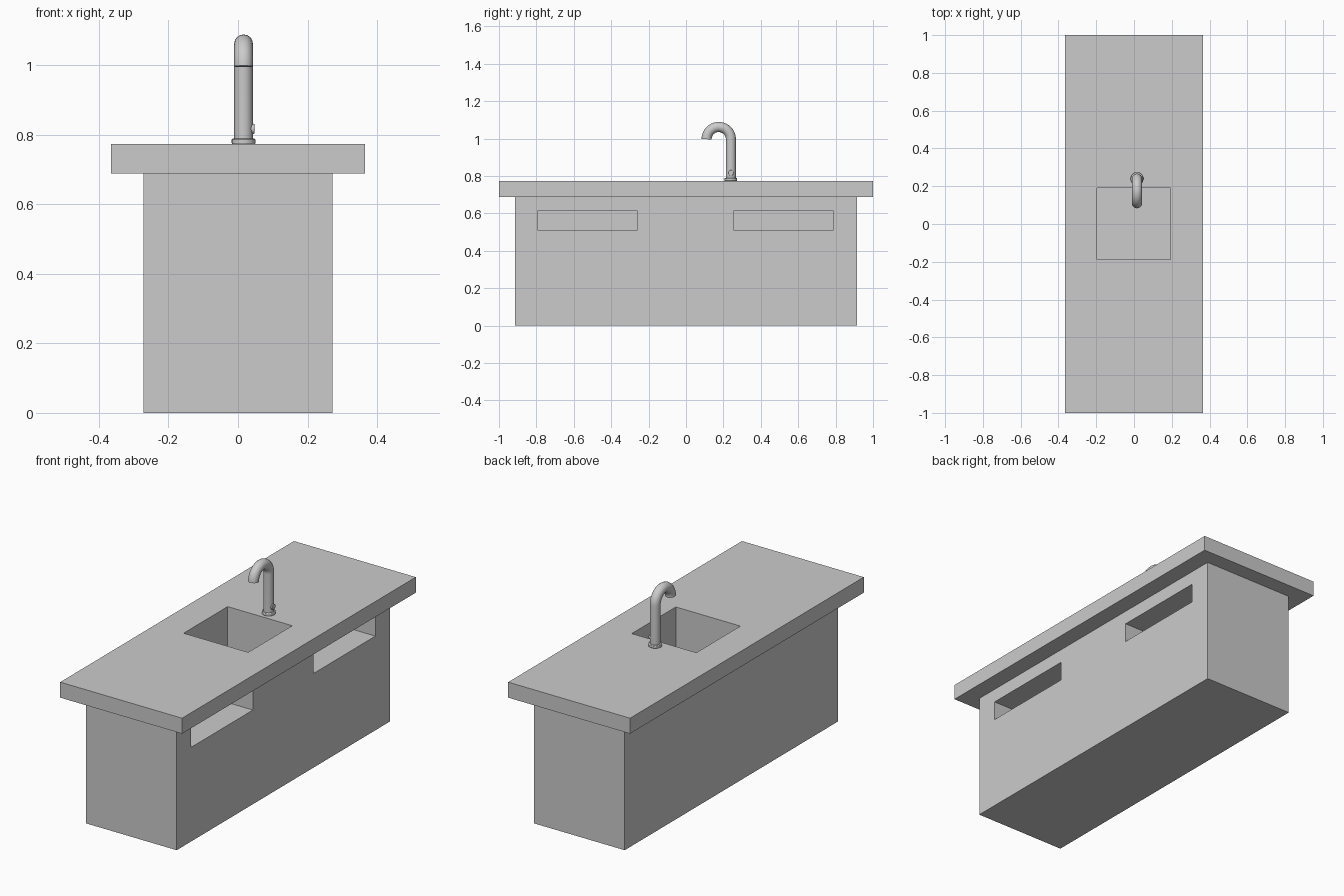
import bpy, bmesh, math

if "Cube" in bpy.data.objects:
    bpy.data.objects.remove(bpy.data.objects["Cube"])

TOP_Z, UNDER_Z = 0.773, 0.689
FX, FY = 0.016, 0.24          # faucet position


def box_mesh(name, lo, hi):
    bm = bmesh.new()
    bmesh.ops.create_cube(bm, size=1)
    for v in bm.verts:
        v.co = [l if c < 0 else h for c, l, h in zip(v.co, lo, hi)]
    me = bpy.data.meshes.new(name)
    ob = bpy.data.objects.new(name, me)
    bpy.context.collection.objects.link(ob)
    bm.to_mesh(me)
    bm.free()
    return ob


def cut(target, name, lo, hi):
    cutter = box_mesh(name, lo, hi)
    cutter.hide_render = True
    cutter.hide_viewport = True
    cutter.display_type = 'WIRE'
    mod = target.modifiers.new(name, 'BOOLEAN')
    mod.operation = 'DIFFERENCE'
    mod.solver = 'EXACT'
    mod.object = cutter


def cylinder(name, radius, depth, loc, rot=(0, 0, 0), bevel=0.003):
    bpy.ops.mesh.primitive_cylinder_add(vertices=32, radius=radius, depth=depth,
                                        location=loc, rotation=rot)
    ob = bpy.context.object
    ob.name = name
    mod = ob.modifiers.new("rounded_rim", 'BEVEL')
    mod.width, mod.segments = bevel, 2
    mod.limit_method = 'ANGLE'
    bpy.ops.object.shade_smooth_by_angle()
    return ob


# Counter slab, with the cabinet extruded down from its underside
island = box_mesh("kitchen_island", (-0.365, -1, UNDER_Z), (0.365, 1, TOP_Z))
bm = bmesh.new()
bm.from_mesh(island.data)
bm.normal_update()
under = min(bm.faces, key=lambda f: f.calc_center_median().z)
bmesh.ops.inset_region(bm, faces=[under], thickness=0.05)
for v in under.verts:
    v.co.x = math.copysign(0.272, v.co.x)
    v.co.y = math.copysign(0.913, v.co.y)
foot = bmesh.ops.extrude_discrete_faces(bm, faces=[under])["faces"][0]
for v in foot.verts:
    v.co.z = 0
bmesh.ops.recalc_face_normals(bm, faces=bm.faces)
bm.to_mesh(island.data)
bm.free()

# Sink basin and the two slots in the right side
cut(island, "sink_cutter", (-0.195, -0.187, 0.50), (0.192, 0.19, 0.9))
for side, y in (("front", -0.526), ("rear", 0.522)):
    cut(island, side + "_slot_cutter", (-0.03, y - 0.265, 0.51), (0.4, y + 0.265, 0.615))

# Faucet pipe: straight riser and a half-circle bend
R, BEND_Z = 0.065, 0.997
pts = [(FX, FY, TOP_Z)] + [
    (FX, FY - R + R * math.cos(a), BEND_Z + R * math.sin(a))
    for a in (math.pi * i / 20 for i in range(21))]
cu = bpy.data.curves.new("faucet_pipe", 'CURVE')
cu.dimensions = '3D'
cu.bevel_depth = 0.027
cu.bevel_resolution = 6
cu.use_fill_caps = True
sp = cu.splines.new('POLY')
sp.points.add(len(pts) - 1)
for p, co in zip(sp.points, pts):
    p.co = (*co, 1)
pipe = bpy.data.objects.new("faucet_pipe", cu)
bpy.context.collection.objects.link(pipe)
bpy.ops.object.select_all(action='DESELECT')
pipe.select_set(True)
bpy.context.view_layer.objects.active = pipe
bpy.ops.object.convert(target='MESH')
bpy.ops.object.shade_smooth_by_angle()

# Faucet base ring and side button
cylinder("faucet_base", 0.034, 0.016, (FX, FY, TOP_Z + 0.008))
cylinder("faucet_button", 0.015, 0.02, (FX + 0.021, FY, 0.817),
         (0, math.pi / 2, 0), 0.002)
